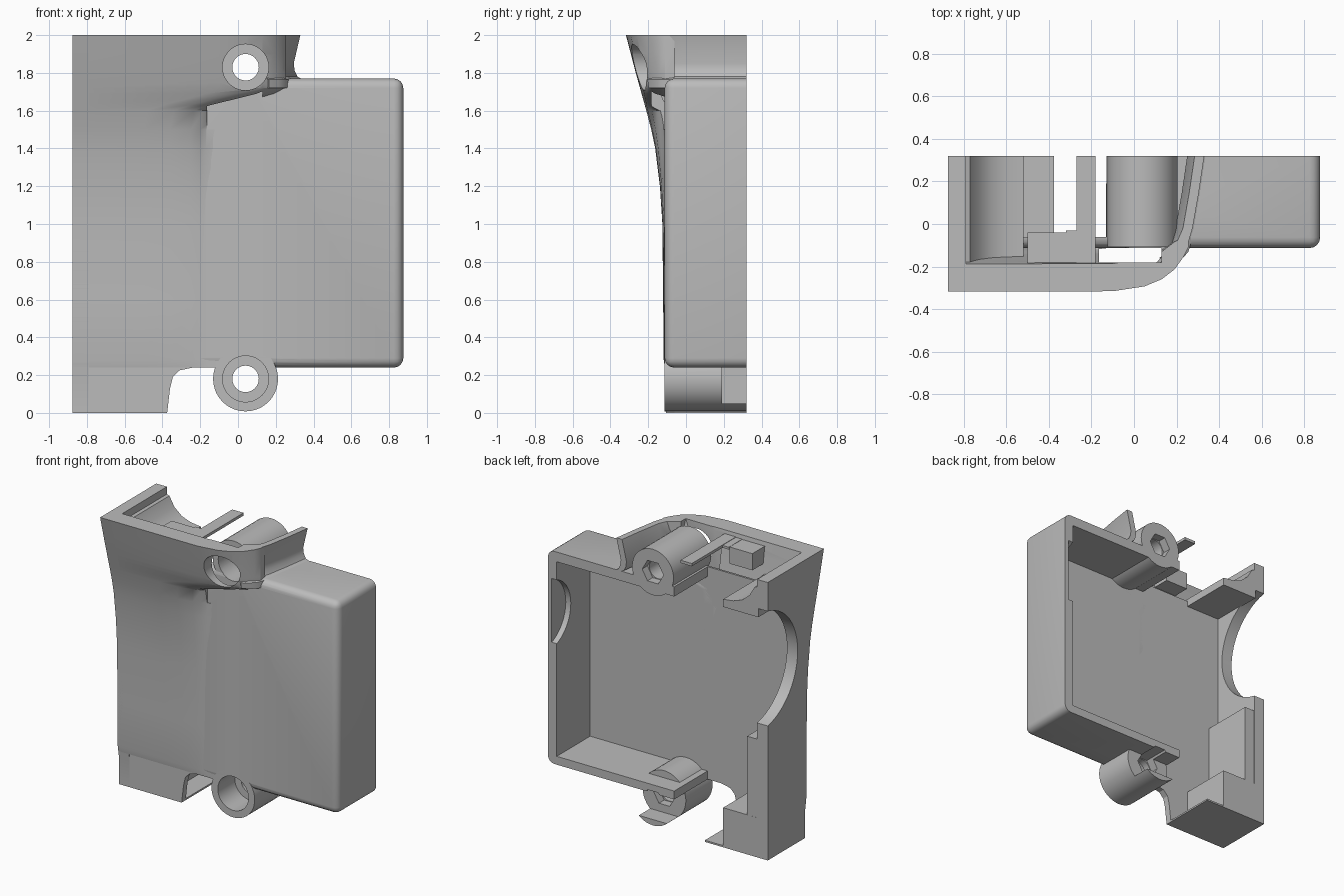
import bpy, bmesh
from math import sin, cos, pi, radians

if "Cube" in bpy.data.objects:
    bpy.data.objects.remove(bpy.data.objects["Cube"])

grey = bpy.data.materials.new("matt_grey_plastic")
grey.use_nodes = True
grey.diffuse_color = (0.5, 0.5, 0.5, 1)
grey.node_tree.nodes["Principled BSDF"].inputs["Base Color"].default_value = (0.5, 0.5, 0.5, 1)

BACK, FRONT, INNER = 0.32, -0.113, -0.06


def finish(name, bm):
    bmesh.ops.recalc_face_normals(bm, faces=bm.faces)
    mesh = bpy.data.meshes.new(name)
    bm.to_mesh(mesh)
    bm.free()
    mesh.materials.append(grey)
    ob = bpy.data.objects.new(name, mesh)
    bpy.context.collection.objects.link(ob)
    return ob


def loft(name, rings):
    """Skin closed rings of equal length and cap both ends."""
    bm = bmesh.new()
    rows = [[bm.verts.new(p) for p in ring] for ring in rings]
    n = len(rows[0])
    for a, b in zip(rows, rows[1:]):
        for i in range(n):
            j = (i + 1) % n
            bm.faces.new((a[i], a[j], b[j], b[i]))
    bm.faces.new(rows[0])
    bm.faces.new(rows[-1])
    return finish(name, bm)


def box(name, x, y, z, bevel=0):
    ob = loft(name, [[(x[0], y[0], h), (x[1], y[0], h), (x[1], y[1], h), (x[0], y[1], h)] for h in z])
    if bevel:
        bm = bmesh.new()
        bm.from_mesh(ob.data)
        bmesh.ops.bevel(bm, geom=bm.edges[:], offset=bevel, segments=4, profile=0.5, affect='EDGES')
        bm.to_mesh(ob.data)
        bm.free()
    return ob


def prism_y(name, pts, y):
    return loft(name, [[(a, d, b) for a, b in pts] for d in y])


def prism_x(name, pts, x):
    return loft(name, [[(d, a, b) for a, b in pts] for d in x])


def circle(a, b, r, n=40):
    return [(a + r * cos(2 * pi * i / n), b + r * sin(2 * pi * i / n)) for i in range(n)]


def cut(ob, cutters):
    bpy.context.view_layer.objects.active = ob
    for c in cutters:
        c.hide_render = True
        mod = ob.modifiers.new("cut", 'BOOLEAN')
        mod.operation, mod.solver, mod.object = 'DIFFERENCE', 'EXACT', c
        bpy.ops.object.modifier_apply(modifier=mod.name)


def curve(table, t):
    """Piecewise linear lookup."""
    for (a, va), (b, vb) in zip(table, table[1:]):
        if t <= b:
            return va + (vb - va) * max(0, t - a) / (b - a)
    return table[-1][1]


# Side profile of the flared front
FLARE = [(0, -0.105), (0.2, -0.105), (0.28, -0.118), (1.0, -0.125), (1.2, -0.138),
         (1.4, -0.163), (1.5, -0.184), (1.6, -0.21), (1.8, -0.266), (2.0, -0.318)]

# Screw holes: front counterbore, through hole, hexagonal back recess
BOSS_X, TOP_Z, LOW_Z = 0.04, 1.83, 0.18
holes = []
for z, back in ((TOP_Z, BACK), (LOW_Z, 0.19)):
    holes.append([prism_y("counterbore_cutter", circle(BOSS_X, z, 0.122), (-0.5, 0.08)),
                  prism_y("screw_hole_cutter", circle(BOSS_X, z, 0.07), (-0.5, 0.5)),
                  prism_y("hex_recess_cutter", circle(BOSS_X, z, 0.085, 6), (back - 0.06, 0.5))])

# Rounded tray with open back
tray = box("main_tray", (-0.8, 0.875), (FRONT, 0.5), (0.24, 1.77), 0.05)
cutters = [box("cavity_cutter", (-0.9, 0.805), (INNER, 0.6), (0.3, 1.7)),
           box("back_cutter", (-1, 1), (BACK, 0.6), (0, 2)),
           box("open_side_cutter", (-1, -0.13), (INNER, 0.6), (0, 2)),
           prism_x("wall_recess_cutter", circle(0.405, 1.34, 0.245), (0.7, 0.845))]
cut(tray, cutters + holes[0] + holes[1])

# Flared front shell
LOW = [(-0.875, 1), (-0.5, 1), (-0.36, 0.93), (-0.25, 0.7), (-0.2, 0.4), (-0.17, 0.12), (-0.1, 0)]
HIGH = [(-0.875, 1), (-0.1, 0.99), (0.05, 0.88), (0.13, 0.72), (0.19, 0.5), (0.235, 0.2), (0.255, 0)]
levels = [0.24, 0.28, 0.6] + [1 + 0.1 * i for i in range(7)] + [1.63, 1.66, 1.69, 1.72, 1.75, 1.8, 1.9, 2]
rings = []
for z in levels:
    t = min(1, max(0, (z - 1.58) / 0.15))
    w = t * t * (3 - 2 * t)
    depth = curve(FLARE, z) + 0.11
    thick = curve([(1.2, 0.05), (2, 0.13)], z)
    outer = []
    for (xa, fa), (xb, fb) in zip(LOW, HIGH):
        outer.append((xa + (xb - xa) * w, -0.11 + depth * (fa + (fb - fa) * w), z))
    inner = [(x, min(y + thick, INNER), z) for x, y, z in reversed(outer)]
    rings.append(outer + inner)
shell = loft("flared_front", rings)
slot = box("slot_cutter", (-0.165, 0.13), (-0.182, -0.112), (1.5, 2.1))
cut(shell, holes[0] + [slot])

# Curved lip around the upper corner
LIP = [(0.15, -0.243), (0.2, -0.2), (0.24, -0.14), (0.275, -0.02), (0.305, 0.15), (0.33, BACK)]
rings = []
for z, dx in ((1.72, 0.015), (1.765, 0.015), (1.78, -0.015), (1.81, -0.03), (1.85, -0.035), (2, 0)):
    k = curve([(1.72, 0.65), (2, 1)], z)
    outer = [(x + dx, y if y > FRONT else FRONT + (y - FRONT) * k, z) for x, y in LIP]
    inner = [(x - 0.045, y + (0.04 if y < -0.1 else 0), z) for x, y, z in reversed(outer)]
    rings.append(outer + inner)
lip = loft("corner_lip", rings)
cut(lip, holes[0][:1])

# Side wall with round cut-out
ARC_Z, ARC_Y, ARC_R = 1.38, 0.4, 0.42
wall = [(y, z) for z, y in FLARE] + [(BACK, 2)]
for i in range(25):
    a = radians(101 + 158 * i / 24)
    wall.append((ARC_Y + ARC_R * cos(a), ARC_Z + ARC_R * sin(a)))
wall.append((BACK, 0))
prism_x("round_cut_side_wall", wall, (-0.875, -0.79))

# Foot: front plate, solid block, column and thin floor
prism_y("foot_front", [(-0.875, 0), (-0.375, 0), (-0.36, 0.13), (-0.345, 0.19), (-0.31, 0.225),
                       (-0.24, 0.24), (-0.24, 0.32), (-0.875, 0.32)], (-0.105, INNER))
box("foot_block", (-0.875, -0.52), (-0.1, BACK), (0, 0.285))
box("foot_column", (-0.874, -0.71), (-0.09, BACK - 0.001), (0.28, 0.85))
box("foot_floor", (-0.53, -0.375), (-0.1, BACK), (0, 0.012))

# Screw bosses
top_boss = prism_y("upper_boss", circle(BOSS_X, TOP_Z, 0.165), (FRONT + 0.005, BACK))
cut(top_boss, holes[0])
low_boss = prism_y("lower_boss", circle(BOSS_X, LOW_Z, 0.172), (FRONT, BACK))
notch = box("boss_notch_cutter", (-0.3, 0.3), (0.19, 0.4), (0.05, 0.239))
ridge = box("boss_top_cutter", (-0.3, 0.3), (0.19, 0.4), (0.23, 0.4))
cut(low_boss, holes[1] + [notch, ridge])

# Upper details: curved saddle, rib block, thin finger
saddle = [(-0.8, 1.73), (-0.52, 1.73), (-0.52, 1.785), (-0.6, 1.795), (-0.67, 1.82),
          (-0.73, 1.87), (-0.77, 1.94), (-0.8, 1.95)]
prism_y("cable_saddle", saddle, (-0.19, BACK))
box("rib_block", (-0.5, -0.32), (-0.22, -0.04), (1.85, 1.97))
box("thin_finger", (-0.27, -0.18), (-0.22, BACK), (1.955, 1.975))
box("finger_root", (-0.32, -0.18), (-0.22, -0.03), (1.955, 1.972))

# Remove cutters and smooth the rounded parts
for ob in list(bpy.data.objects):
    if ob.name.split(".")[0].endswith("_cutter"):
        bpy.data.objects.remove(ob)
bpy.ops.object.select_all(action='DESELECT')
for ob in bpy.context.collection.objects:
    if ob.type == 'MESH':
        ob.select_set(True)
        bpy.context.view_layer.objects.active = ob
bpy.ops.object.shade_smooth_by_angle(angle=radians(30))
